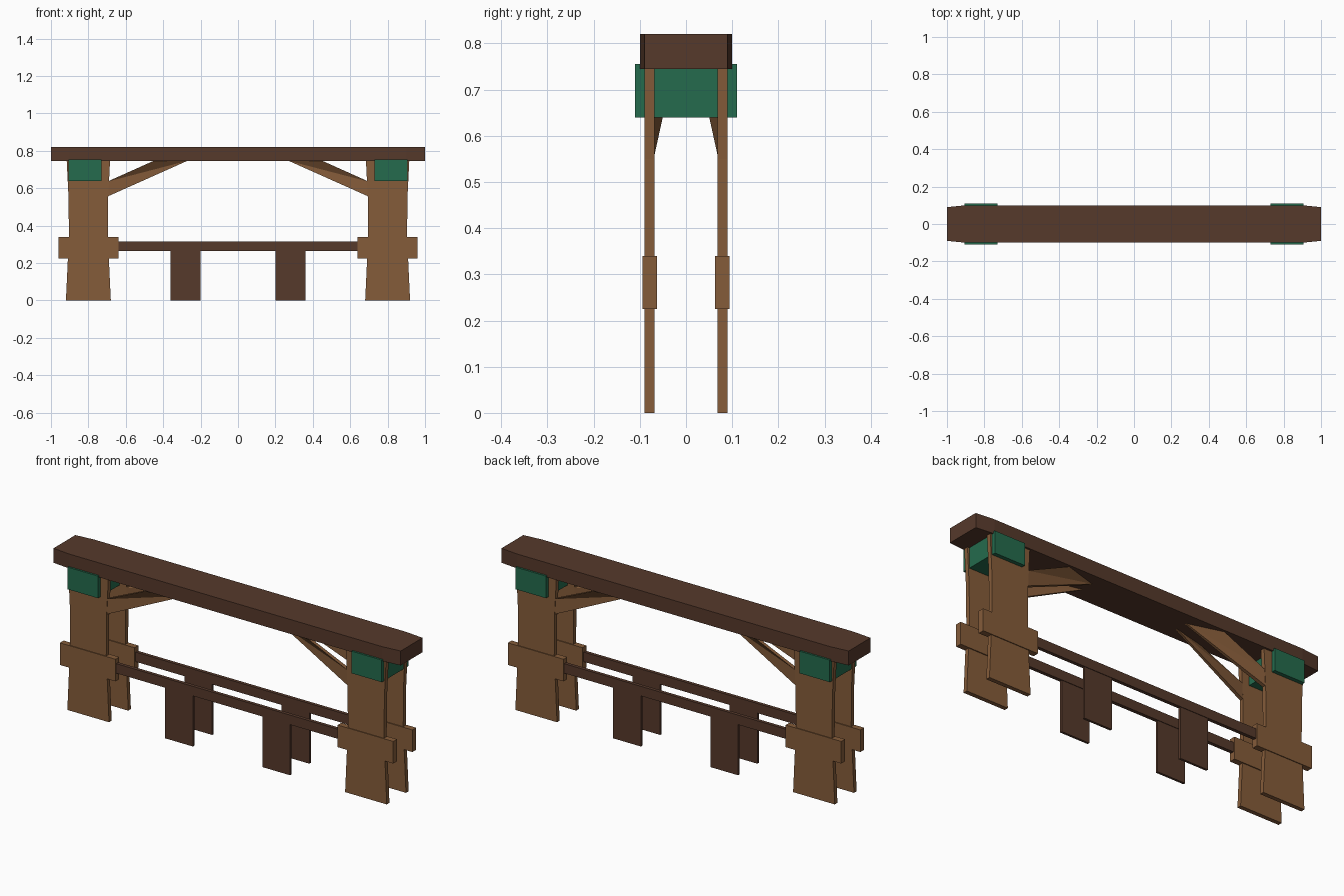
import bpy

cube = bpy.data.objects.get("Cube")
if cube:
    bpy.data.objects.remove(cube, do_unlink=True)


def material(name, rgb):
    m = bpy.data.materials.new(name)
    m.use_nodes = True
    m.diffuse_color = (*rgb, 1)
    m.node_tree.nodes["Principled BSDF"].inputs["Base Color"].default_value = (*rgb, 1)
    return m


LIGHT = material("light_wood", (0.235, 0.107, 0.042))
DARK = material("dark_wood", (0.093, 0.041, 0.024))
GREEN = material("green_paint", (0.018, 0.147, 0.074))


def make(name, verts, faces, mat):
    mesh = bpy.data.meshes.new(name)
    mesh.from_pydata(verts, [], faces)
    mesh.materials.append(mat)
    obj = bpy.data.objects.new(name, mesh)
    bpy.context.collection.objects.link(obj)
    # consistent outward normals
    import bmesh
    bm = bmesh.new()
    bm.from_mesh(mesh)
    bmesh.ops.recalc_face_normals(bm, faces=bm.faces)
    bm.to_mesh(mesh)
    bm.free()
    return obj


def loft(name, ring_a, ring_b, mat, caps=True):
    """Join two matching rings of points into a closed solid."""
    n = len(ring_a)
    faces = [tuple(range(n)), tuple(range(n, 2 * n))]
    faces += [(i, (i + 1) % n, n + (i + 1) % n, n + i) for i in range(n)]
    return make(name, list(ring_a) + list(ring_b), faces, mat)


def box(name, x, y, z, mat):
    ring = [(x[0], y[0]), (x[1], y[0]), (x[1], y[1]), (x[0], y[1])]
    return loft(name, [(a, b, z[0]) for a, b in ring], [(a, b, z[1]) for a, b in ring], mat)


# Top beam with slightly tapered ends
half = [(-1, -0.09), (-0.9, -0.1), (0.9, -0.1), (1, -0.09)]
outline = half + [(-x, -y) for x, y in half]
loft("top_beam", [(x, y, 0.745) for x, y in outline],
     [(x, y, 0.82) for x, y in outline], DARK)

# Waisted post outline: half width at each height
waist = [(0, 0.12), (0.34, 0.104), (0.55, 0.106), (0.75, 0.116)]

for sx, side in ((1, "left"), (-1, "right")):
    box(f"{side}_green_block", sorted((sx * 0.73, sx * 0.905)), (-0.11, 0.11),
        (0.64, 0.755), GREEN)
    for sy, end in ((-1, "front"), (1, "back")):
        tag = f"{end}_{side}"
        # Post
        shape = [(0.8 + w, z) for z, w in waist] + [(0.8 - w, z) for z, w in reversed(waist)]
        loft(f"{tag}_post", [(sx * x, sy * 0.068, z) for x, z in shape],
             [(sx * x, sy * 0.09, z) for x, z in shape], LIGHT)
        # Cross plank wrapped over the post
        box(f"{tag}_cross_plank", sorted((sx * 0.64, sx * 0.96)),
            sorted((sy * 0.063, sy * 0.094)), (0.225, 0.34), LIGHT)
        # Twisted brace: post bottom, post top, beam outer, beam inner
        path = [(0.7, 0.555), (0.7, 0.635), (0.45, 0.747), (0.27, 0.747)]
        sheets = [[(sx * x, sy * y, z) for (x, z), y in zip(path, depth)]
                  for depth in ((0.089, 0.089, 0.09, 0.037), (0.069, 0.069, 0.072, 0.027))]
        make(f"{tag}_brace", sheets[0] + sheets[1],
             [(0, 1, 3), (1, 2, 3), (4, 5, 7), (5, 6, 7), (0, 1, 5, 4),
              (1, 2, 6, 5), (2, 3, 7, 6), (3, 0, 4, 7)], LIGHT)
        # Hanging board under the rail
        box(f"{tag}_hanging_board", sorted((sx * 0.2, sx * 0.36)),
            sorted((sy * 0.073, sy * 0.085)), (0, 0.27), DARK)

# Long rails between the posts
for sy, end in ((-1, "front"), (1, "back")):
    box(f"{end}_rail", (-0.72, 0.72), sorted((sy * 0.07, sy * 0.088)), (0.265, 0.315), DARK)
